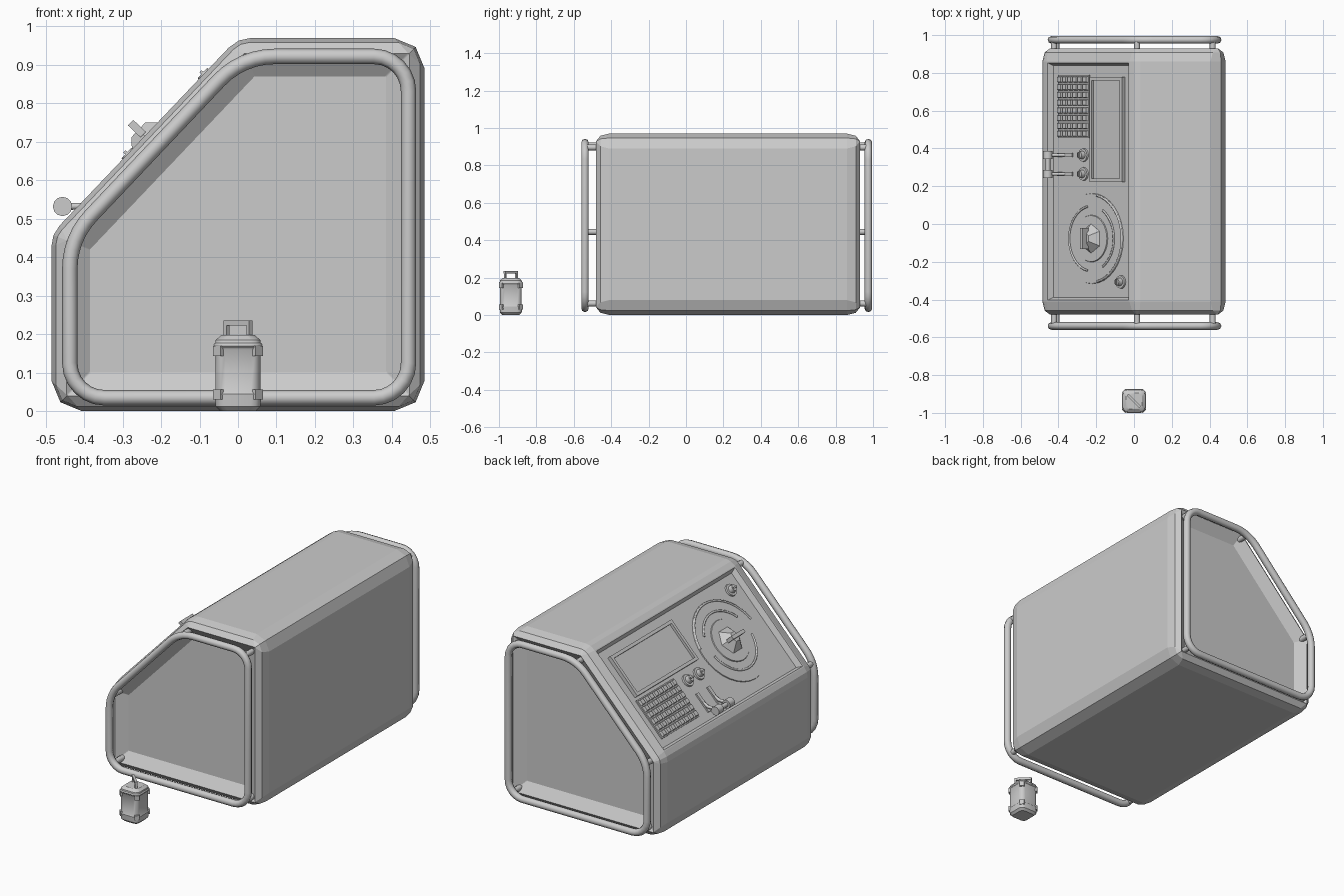
import bpy, bmesh, math
from mathutils import Vector, Matrix

if "Cube" in bpy.data.objects:
    bpy.data.objects.remove(bpy.data.objects["Cube"])

# ---------- helpers ----------
def finish(name, bm, smooth=False):
    bmesh.ops.recalc_face_normals(bm, faces=bm.faces)
    me = bpy.data.meshes.new(name)
    bm.to_mesh(me)
    bm.free()
    ob = bpy.data.objects.new(name, me)
    bpy.context.collection.objects.link(ob)
    if smooth:
        bpy.ops.object.select_all(action='DESELECT')
        ob.select_set(True)
        bpy.context.view_layer.objects.active = ob
        bpy.ops.object.shade_smooth_by_angle(angle=math.radians(35))
    return ob

def box(bm, M, c, s):
    bmesh.ops.create_cube(bm, size=1, matrix=M @ Matrix.Translation(c) @ Matrix.Diagonal((*s, 1)))

def cyl(bm, M, c, r1, r2, h, n=16):
    """Cone or cylinder standing on c along the local z axis."""
    bmesh.ops.create_cone(bm, cap_ends=True, segments=n, radius1=r1, radius2=r2, depth=h,
                          matrix=M @ Matrix.Translation((c[0], c[1], c[2] + h / 2)))

def rounded(pts, inset, radii, segs):
    """Inset a counter-clockwise convex polygon and round its corners."""
    out, n = [], len(pts)
    for i in range(n):
        a, p, b = (Vector(pts[k % n]) for k in (i - 1, i, i + 1))
        d0, d1 = (p - a).normalized(), (b - p).normalized()
        n0, n1 = Vector((-d0.y, d0.x)), Vector((-d1.y, d1.x))
        c = p + (n0 + n1) / (1 + n0.dot(n1)) * (inset + radii[i])
        ext = math.acos(max(-1, min(1, d0.dot(d1))))
        for k in range(segs + 1):
            t = ext * k / segs
            out.append(c - radii[i] * Vector((n0.x * math.cos(t) - n0.y * math.sin(t),
                                              n0.x * math.sin(t) + n0.y * math.cos(t))))
    return out

def loft(bm, rings):
    vs = [[bm.verts.new(p) for p in r] for r in rings]
    n = len(vs[0])
    for a, b in zip(vs, vs[1:]):
        for i in range(n):
            bm.faces.new((a[i], a[(i + 1) % n], b[(i + 1) % n], b[i]))
    bm.faces.new(vs[0])
    bm.faces.new(vs[-1])

def tube(name, pts, r, cyclic=False, res=2):
    cu = bpy.data.curves.new(name, 'CURVE')
    cu.dimensions = '3D'
    cu.bevel_depth, cu.bevel_resolution, cu.use_fill_caps = r, res, True
    sp = cu.splines.new('POLY')
    sp.points.add(len(pts) - 1)
    for q, p in zip(sp.points, pts):
        q.co = (*p, 1)
    sp.use_cyclic_u, sp.use_smooth = cyclic, True
    ob = bpy.data.objects.new(name, cu)
    bpy.context.collection.objects.link(ob)
    return ob

# ---------- console housing with recessed ends and sloping panel ----------
outline = [(-.485, 0), (.485, 0), (.485, .97), (0, .97), (-.485, .46)]
U = Vector((.485, 0, .51)).normalized()
N = Vector((-U.z, 0, U.x))
side = [(-.44, .10), (-.48, .04), (-.458, .012), (-.41, 0)]
levels = side + [(.45 - y, i) for y, i in reversed(side)]
bm = bmesh.new()
loft(bm, [[(p.x, y, p.y) for p in rounded(outline, i, [max(.08 - 2 * i, .003)] * 5, 2)]
          for y, i in levels])
bmesh.ops.recalc_face_normals(bm, faces=bm.faces)
slope = max((f for f in bm.faces if f.normal.dot(N) > .99), key=lambda f: f.calc_area())
bmesh.ops.inset_individual(bm, faces=[slope], thickness=.01, depth=0)
bmesh.ops.inset_individual(bm, faces=[slope], thickness=.02, depth=-.03)
finish("console_housing", bm)

# ---------- end rails and their struts ----------
rail = [(-.437, .035), (.443, .035), (.443, .922), (.01, .922), (-.437, .45)]
path = rounded(rail, 0, [.09, .09, .09, .2, .2], 6)
for name, y, yin in (("front", -.54, -.44), ("rear", .975, .89)):
    tube(name + "_rail", [(p.x, y, p.y) for p in path], .02, True)
    for k in range(5):
        p = path[k * 7 + 3]
        tube(f"{name}_rail_strut_{k + 1}", [(p.x, y, p.y), (p.x, yin, p.y)], .016)

# ---------- sloping panel frame: local x up the slope, y along, z outward ----------
O = Vector((-.2425, 0, .715)) - .03 * N
P = Matrix(((U.x, 0, N.x, O.x), (0, 1, 0, 0), (U.z, 0, N.z, O.z), (0, 0, 0, 1)))

# screen
bm = bmesh.new()
for s in (-1, 1):
    box(bm, P, (.125 + s * .116, .5, .01), (.018, .556, .024))
    box(bm, P, (.125, .5 + s * .269, .01), (.25, .018, .024))
finish("screen_frame", bm)
bm = bmesh.new()
box(bm, P, (.125, .5, .002), (.22, .53, .01))
finish("screen", bm)

# keypad
bm = bmesh.new()
box(bm, P, (-.136, .622, .003), (.24, .335, .01))
for i in range(6):
    for j in range(8):
        cyl(bm, P @ Matrix.Translation((-.136 + (i - 2.5) * .039, .622 + (j - 3.5) * .041, .006))
            @ Matrix.Rotation(math.pi / 4, 4, 'Z'), (0, 0, 0), .024, .018, .016, 4)
finish("keypad", bm)

# small knobs
for k, (u, y) in enumerate(((-.065, .365), (-.065, .265), (.222, -.307))):
    bm = bmesh.new()
    cyl(bm, P, (u, y, -.002), .036, .034, .012)
    cyl(bm, P, (u, y, .008), .022, .018, .026, 12)
    box(bm, P, (u, y, .036), (.008, .03, .01))
    finish(f"knob_{k + 1}", bm, True)

# big dial with raised rings, faceted hub and grip
dy = -.077
bm = bmesh.new()
cyl(bm, P, (0, dy, -.002), .24, .238, .007, 32)
cyl(bm, P, (0, dy, .004), .125, .122, .006, 32)
finish("dial_plate", bm, True)

def arc(name, r, a0, a1, n=18):
    tube(name, [P @ Vector((r * math.cos(t), dy + r * math.sin(t), .006))
                for t in (math.radians(a0 + (a1 - a0) * k / n) for k in range(n + 1))], .006, False, 1)

arc("dial_outer_arc", .232, -80, 80)
arc("dial_inner_arc_left", .172, 100, 260)
arc("dial_inner_arc_right", .172, -60, 60)
bm = bmesh.new()
cyl(bm, P, (0, dy, .008), .08, .03, .045, 6)
box(bm, P, (0, dy, .058), (.02, .11, .045))
finish("dial_hub", bm)

# twin levers with slots and linked grip
for k, y in enumerate((.365, .265)):
    bm = bmesh.new()
    box(bm, P, (-.205, y, .003), (.115, .022, .012))
    finish(f"lever_slot_{k + 1}", bm)
    tube(f"lever_{k + 1}", [(-.34, y, .56), (-.395, y, .533), (-.456, y, .532)], .009)
    tube(f"lever_grip_{k + 1}", [(-.456, y - .022, .532), (-.456, y + .022, .532)], .025, False, 4)
tube("lever_link", [(-.456, .265, .532), (-.456, .365, .532)], .013)

# ---------- canister ----------
cy = -.9365
C = Matrix.Translation((0, cy, 0))
def ring_at(z, half, r):
    sq = [(-half, -half), (half, -half), (half, half), (-half, half)]
    return [(p.x, p.y + cy, z) for p in rounded(sq, 0, [r] * 4, 3)]
bm = bmesh.new()
loft(bm, [ring_at(*v) for v in ((0, .046, .02), (.012, .058, .025), (.045, .061, .025),
                                (.05, .058, .025), (.16, .058, .025), (.165, .061, .025),
                                (.185, .058, .025), (.198, .043, .02))])
finish("canister_body", bm, True)
tube("canister_band", ring_at(.172, .058, .025), .006, True, 1)
bm = bmesh.new()
for k in range(4):
    R = C @ Matrix.Rotation(math.pi / 4 + k * math.pi / 2, 4, 'Z')
    for z in (.157, .043):
        box(bm, R, (.07, 0, z), (.016, .026, .026))
finish("canister_corner_clips", bm)
bm = bmesh.new()
D = C @ Matrix.Rotation(-math.pi / 4, 4, 'Z')
for s in (-1, 1):
    box(bm, D, (s * .042, 0, .208), (.01, .012, .03))
box(bm, D, (0, 0, .229), (.094, .014, .013))
finish("canister_handle", bm)
